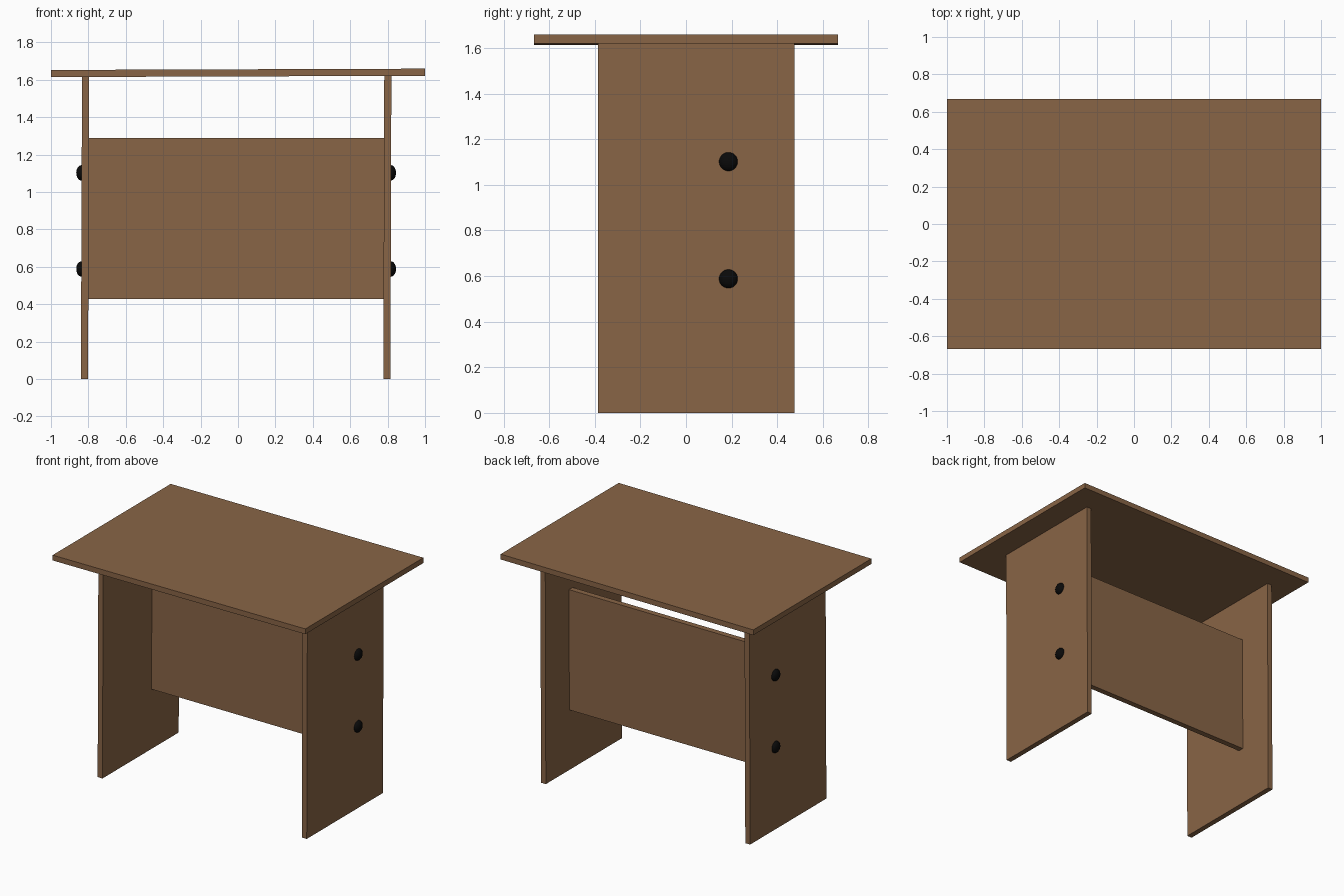
import bpy, bmesh
from mathutils import Matrix

if "Cube" in bpy.data.objects:
    bpy.data.objects.remove(bpy.data.objects["Cube"])


def material(name, rgb):
    m = bpy.data.materials.new(name)
    m.diffuse_color = (*rgb, 1)
    m.use_nodes = True
    m.node_tree.nodes["Principled BSDF"].inputs["Base Color"].default_value = m.diffuse_color
    return m


wood = material("brown_wood", (0.25, 0.13, 0.061))
black = material("black_metal", (0.003, 0.003, 0.003))


def add_object(name, bm, mat):
    mesh = bpy.data.meshes.new(name)
    bm.to_mesh(mesh)
    bm.free()
    mesh.materials.append(mat)
    obj = bpy.data.objects.new(name, mesh)
    bpy.context.collection.objects.link(obj)
    return obj


def board(name, lo, hi, lean_x=0, tilt_z=0):
    """Box from lo to hi; lean_x shifts the top in x, tilt_z lifts the right end."""
    bm = bmesh.new()
    bmesh.ops.create_cube(bm, size=1)
    for v in bm.verts:
        f = [c + 0.5 for c in v.co]
        v.co = [a + (b - a) * t for a, b, t in zip(lo, hi, f)]
        v.co.x += lean_x * f[2]
        v.co.z += tilt_z * f[0]
    return add_object(name, bm, wood)


# Table top, very slightly higher on the right
board("table_top", (-1, -0.667, 1.614), (1, 0.667, 1.652), tilt_z=0.007)

# Side panels, leaning a hair to the right
board("left_side_panel", (-0.84, -0.387, 0), (-0.802, 0.475, 1.617), lean_x=0.006)
board("right_side_panel", (0.777, -0.387, 0), (0.815, 0.475, 1.621), lean_x=0.005)

# Modesty panel between the sides
board("modesty_panel", (-0.802, 0.166, 0.428), (0.782, 0.207, 1.288))

# Domed bolt heads on the outside of each side panel
for side, x in (("left", -0.837), ("right", 0.817)):
    for level, z in (("lower", 0.588), ("upper", 1.102)):
        bm = bmesh.new()
        bmesh.ops.create_uvsphere(bm, u_segments=32, v_segments=16, radius=0.041)
        bmesh.ops.transform(bm, matrix=Matrix.Translation((x, 0.186, z))
                            @ Matrix.Diagonal((0.68, 1, 1, 1)), verts=bm.verts)
        add_object(f"{side}_{level}_bolt", bm, black)
